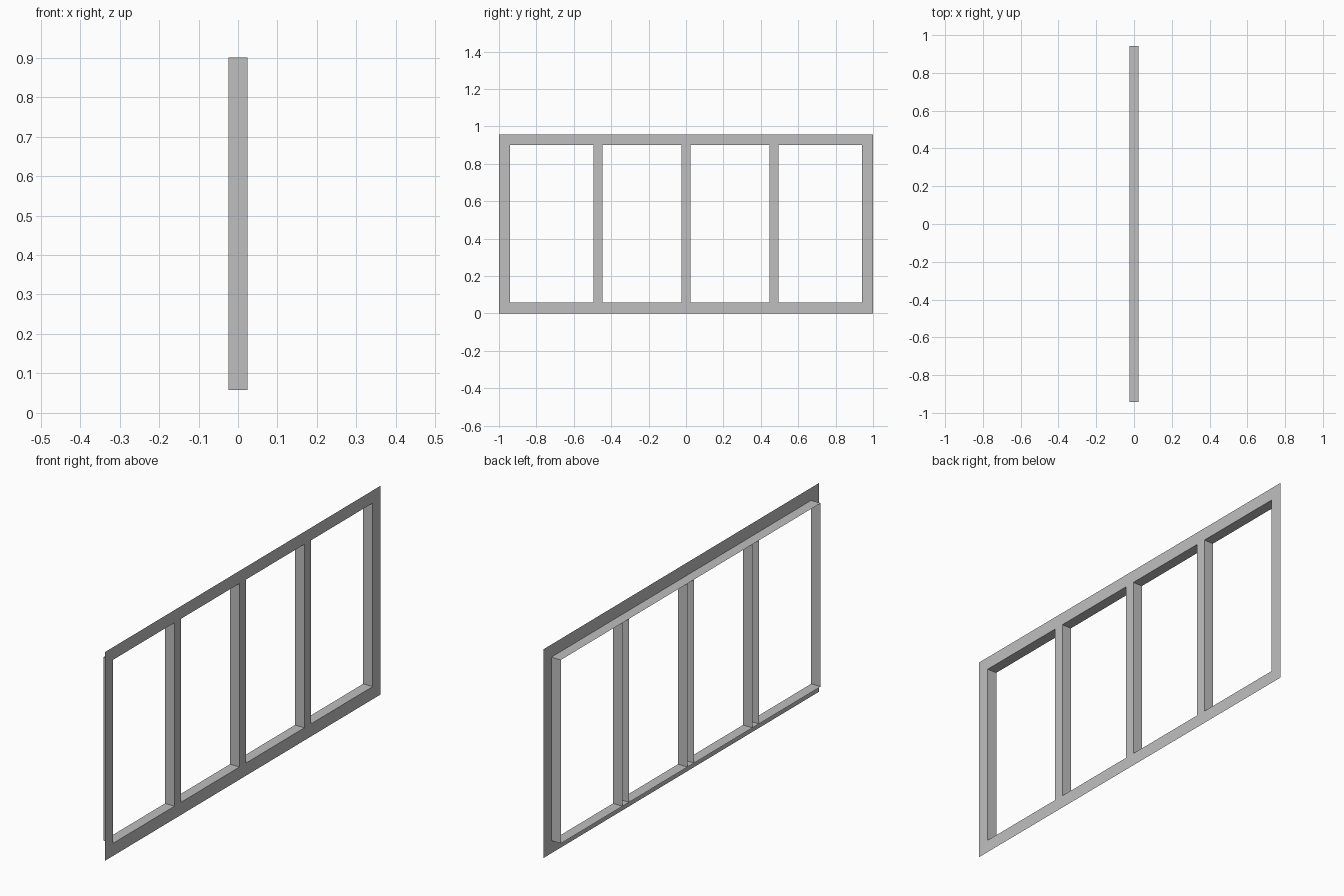
import bpy

cube = bpy.data.objects.get("Cube")
if cube:
    bpy.data.objects.remove(cube)

HALF_LENGTH = 1.0
HEIGHT = 0.958
BORDER = 0.058       # width of the flat trim around the opening
DEPTH = 0.024        # half of the frame depth
BAR = 0.024          # half of the bar width
BAR_SPACING = 0.471

grey = bpy.data.materials.new("light_grey")
grey.use_nodes = True
colour = (0.52, 0.52, 0.52, 1.0)
grey.diffuse_color = colour
grey.node_tree.nodes["Principled BSDF"].inputs["Base Color"].default_value = colour


def bridge(name, loop_a, loop_b, closed):
    """Make a sheet of quads between two matching point loops."""
    n = len(loop_a)
    faces = [(i, (i + 1) % n, n + (i + 1) % n, n + i)
             for i in range(n if closed else n - 1)]
    mesh = bpy.data.meshes.new(name)
    mesh.from_pydata(loop_a + loop_b, [], faces)
    mesh.materials.append(grey)
    obj = bpy.data.objects.new(name, mesh)
    bpy.context.collection.objects.link(obj)
    return obj


def rectangle(x, inset):
    y, low, high = HALF_LENGTH - inset, inset, HEIGHT - inset
    return [(x, -y, low), (x, y, low), (x, y, high), (x, -y, high)]


# Flat trim on the outer side
bridge("face_trim", rectangle(DEPTH, 0), rectangle(DEPTH, BORDER), True)

# Thin lining running back around the opening
bridge("opening_lining", rectangle(DEPTH, BORDER), rectangle(-DEPTH, BORDER), True)

# Upright bars: channels left open at the back
for side, label in ((-1, "front"), (0, "middle"), (1, "rear")):
    y = side * BAR_SPACING
    profile = [(-DEPTH, y - BAR), (DEPTH, y - BAR), (DEPTH, y + BAR), (-DEPTH, y + BAR)]
    bottom = [(px, py, BORDER) for px, py in profile]
    top = [(px, py, HEIGHT - BORDER) for px, py in profile]
    bridge(label + "_upright_bar", bottom, top, False)
